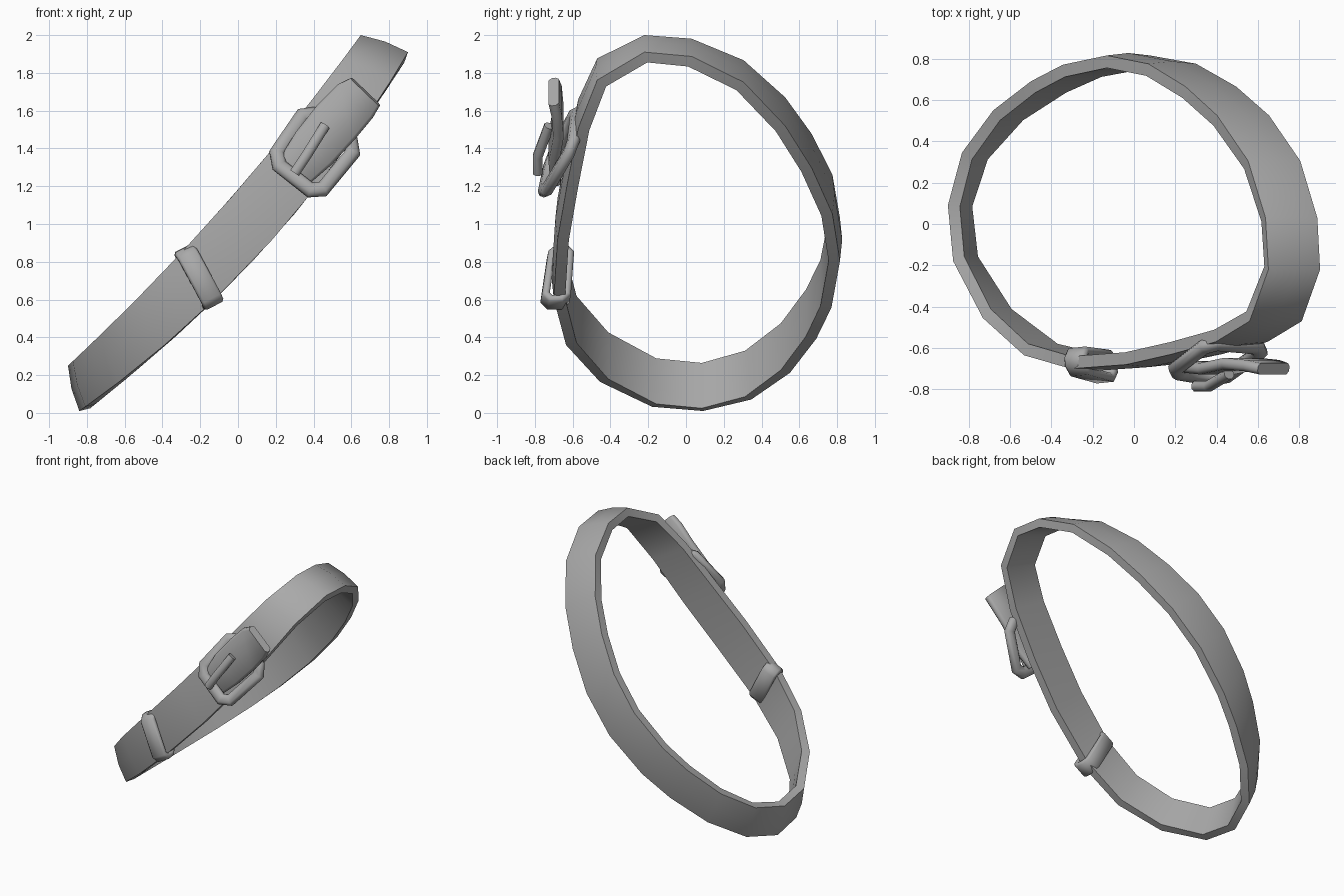
import bpy, bmesh, math
from mathutils import Vector as V

if "Cube" in bpy.data.objects:
    bpy.data.objects.remove(bpy.data.objects["Cube"])

grey = bpy.data.materials.new("grey")
grey.diffuse_color = (0.4, 0.4, 0.4, 1)
grey.use_nodes = True
grey.node_tree.nodes["Principled BSDF"].inputs["Base Color"].default_value = grey.diffuse_color


def loft(name, rings, cyclic, angle):
    """Skin a list of equal-sized point rings into a closed mesh."""
    bm = bmesh.new()
    vs = [[bm.verts.new(p) for p in r] for r in rings]
    n, k = len(vs), len(vs[0])
    for i in range(n if cyclic else n - 1):
        a, b = vs[i], vs[(i + 1) % n]
        for j in range(k):
            bm.faces.new((a[j], a[(j + 1) % k], b[(j + 1) % k], b[j]))
    if not cyclic:
        bm.faces.new(vs[0])
        bm.faces.new(vs[-1])
    bmesh.ops.recalc_face_normals(bm, faces=bm.faces)
    me = bpy.data.meshes.new(name)
    bm.to_mesh(me)
    bm.free()
    me.materials.append(grey)
    ob = bpy.data.objects.new(name, me)
    bpy.context.collection.objects.link(ob)
    bpy.ops.object.select_all(action='DESELECT')
    ob.select_set(True)
    bpy.context.view_layer.objects.active = ob
    bpy.ops.object.shade_smooth_by_angle(angle=math.radians(angle))
    return ob


def cut_corners(pts, c):
    """Replace every corner of a closed path by two points."""
    out = []
    for i, p in enumerate(pts):
        for q in (pts[i - 1], pts[(i + 1) % len(pts)]):
            out.append(p + (q - p).normalized() * c)
    return out


def sweep(name, pts, axis, wide, thick, cyclic=False, scales=None):
    """Sweep a chamfered bar: 'wide' along axis, 'thick' across it."""
    axis = axis.normalized()
    c = 0.3 * min(wide, thick)
    w, t = wide / 2, thick / 2
    sec = [(w, t - c), (w - c, t), (c - w, t), (-w, t - c),
           (-w, c - t), (c - w, -t), (w - c, -t), (w, c - t)]
    n, rings = len(pts), []
    for i, p in enumerate(pts):
        a = pts[i - 1] if cyclic or i else p
        b = pts[(i + 1) % n] if cyclic or i < n - 1 else p
        d1, d2 = (p - a).normalized(), (b - p).normalized()
        tan = (d1 + d2).normalized()
        miter = 1 / max(0.5, tan.dot(d2 if d2.length else d1))
        side = axis.cross(tan).normalized() * miter
        s = scales[i] if scales else 1
        rings.append([p + axis * u * s + side * v for u, v in sec])
    return loft(name, rings, cyclic, 60)


# Strap loop: stations (position along the tilted long axis, y)
stations = [(-1, .09), (-.92, .345), (-.74, .55), (-.52, .69), (-.33, .77),
            (-.06, .815), (.2, .775), (.44, .665), (.65, .525), (.86, .305),
            (.98, .03), (1, -.22), (.87, -.47), (.64, -.57), (.35, -.63),
            (.06, -.68), (-.28, -.70), (-.56, -.635), (-.8, -.455), (-.97, -.18)]
low = [V((.13 + .87 * s - .1 * s * s, y, .86 + .95 * s + .1 * s * s)) for s, y in stations]
top = [V((-.085 + .775 * s - .04 * s * s, y, 1.085 + .875 * s + .04 * s * s)) for s, y in stations]
mid = [(a + b) / 2 for a, b in zip(low, top)]
rings = []
for i, (a, b) in enumerate(zip(low, top)):
    tan = mid[(i + 1) % len(mid)] - mid[i - 1]
    inward = tan.cross(b - a).normalized()
    if inward.dot(V((0, 0, 1)) - mid[i]) < 0:
        inward = -inward
    t = inward * 0.06
    rings.append([a, mid[i] - inward * 0.012, b, b + t, mid[i] + t, a + t])
loft("strap", rings, True, 80)

# Buckle frame: tilted rounded rectangle
frame = [V((.18, -.715, 1.34)), V((.42, -.755, 1.15)),
         V((.635, -.60, 1.41)), V((.365, -.575, 1.61))]
normal = (frame[1] - frame[0]).cross(frame[3] - frame[0])
sweep("buckle_frame", cut_corners(frame, .05), normal, .06, .075, True)

# Free strap end lying over the buckle
flap = [V((.29, -.69, 1.27)), V((.40, -.70, 1.40)), V((.52, -.675, 1.54)),
        V((.62, -.685, 1.65)), V((.675, -.70, 1.70))]
sweep("strap_end", flap, V((-.72, 0, .69)), .27, .055, scales=[.75, .95, 1, .95, .78])

# Buckle pin
pin = [V((.30, -.785, 1.27)), V((.36, -.785, 1.36)), V((.46, -.725, 1.52))]
sweep("buckle_pin", pin, V((-.8, 0, .55)), .055, .05)

# Keeper loop around the strap
keeper = [V((-.275, -.71, .855)), V((-.13, -.75, .585)),
          V((-.14, -.635, .585)), V((-.285, -.615, .855))]
around = (keeper[1] - keeper[0]).cross(keeper[3] - keeper[0])
sweep("keeper_loop", cut_corners(keeper, .03), around, .115, .04, True)
